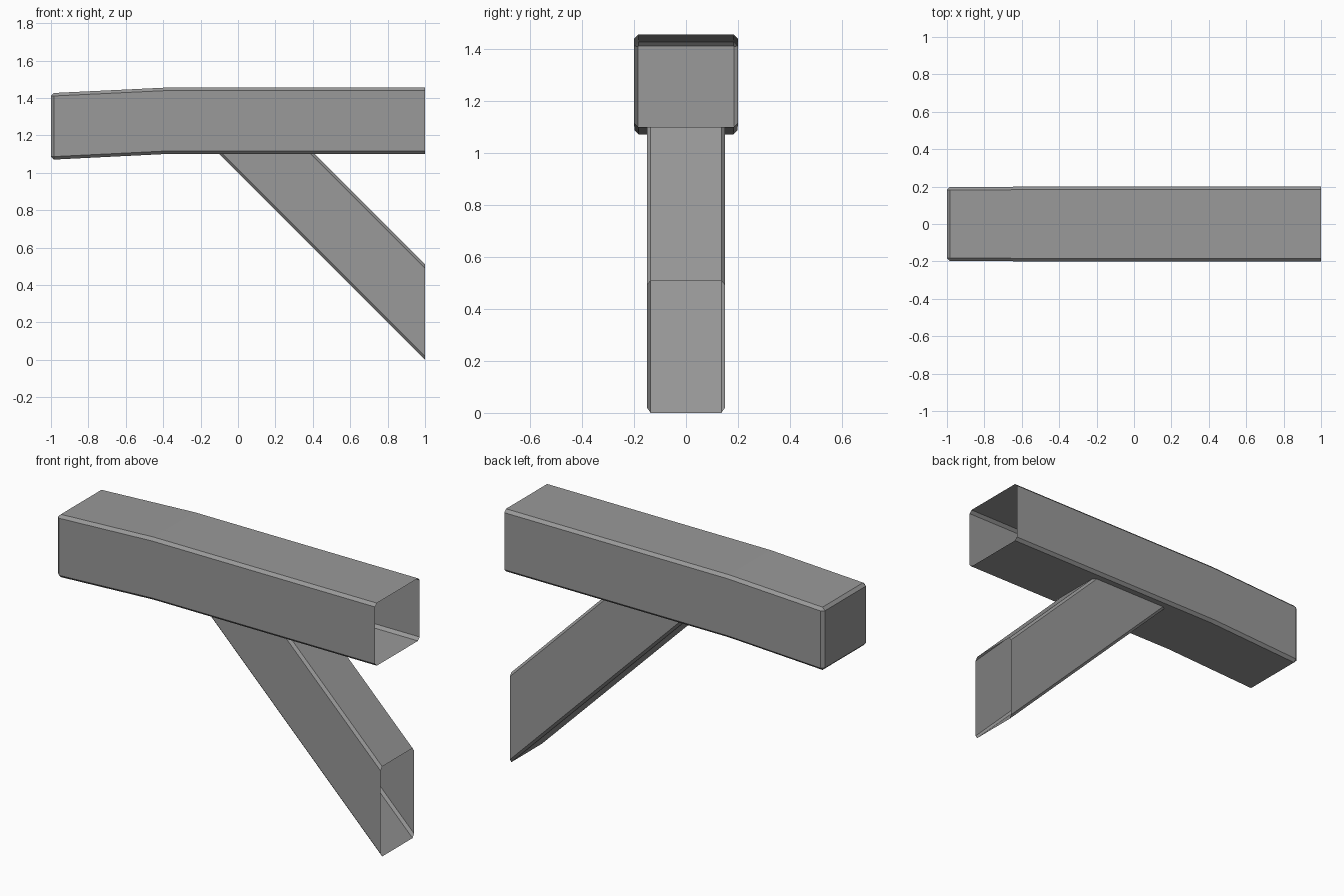
import bpy
import bmesh

cube = bpy.data.objects.get("Cube")
if cube:
    bpy.data.objects.remove(cube, do_unlink=True)

grey = bpy.data.materials.new("plain grey")
grey.use_nodes = True
colour = (0.32, 0.32, 0.32, 1)
grey.diffuse_color = colour
grey.node_tree.nodes["Principled BSDF"].inputs["Base Color"].default_value = colour


def section(half_width, bottom, top, cut_y, cut_z):
    """Chamfered rectangle as (y, z) points."""
    inner = half_width - cut_y
    return [(-inner, bottom), (inner, bottom),
            (half_width, bottom + cut_z), (half_width, top - cut_z),
            (inner, top), (-inner, top),
            (-half_width, top - cut_z), (-half_width, bottom + cut_z)]


def tube(name, rings, capped=False):
    """Loft rings of points into an open tube, optionally closing the last one."""
    bm = bmesh.new()
    loops = [[bm.verts.new(p) for p in ring] for ring in rings]
    for a, b in zip(loops, loops[1:]):
        for i in range(len(a)):
            j = (i + 1) % len(a)
            bm.faces.new((a[j], a[i], b[i], b[j]))
    if capped:
        bm.faces.new(reversed(loops[-1]))
    bmesh.ops.recalc_face_normals(bm, faces=bm.faces)
    mesh = bpy.data.meshes.new(name)
    bm.to_mesh(mesh)
    bm.free()
    mesh.materials.append(grey)
    obj = bpy.data.objects.new(name, mesh)
    bpy.context.collection.objects.link(obj)
    return obj


# Beam: open at +x, drooping to a bevelled closed end at -x
bevel = 0.016
stations = [(1, 0.2, 1.10, 1.455), (-0.4, 0.2, 1.10, 1.455),
            (-1 + bevel, 0.198, 1.071, 1.427)]
rings = [[(x, y, z) for y, z in section(w, lo, hi, bevel, bevel)]
         for x, w, lo, hi in stations]
x, w, lo, hi = stations[-1]
rings.append([(-1, y, z) for y, z in
              section(w - bevel + 0.002, lo + bevel, hi - bevel, 0.002, 0.002)])
tube("beam", rings, capped=True)

# Brace: 45 degree strut, cut upright at +x and level under the beam
profile = section(0.15, 0, 0.51, 0.014, 0.02)
foot = [(1, y, z) for y, z in profile]
head = [(1 + z - 1.10, y, 1.10) for y, z in profile]
tube("brace", [foot, head])
